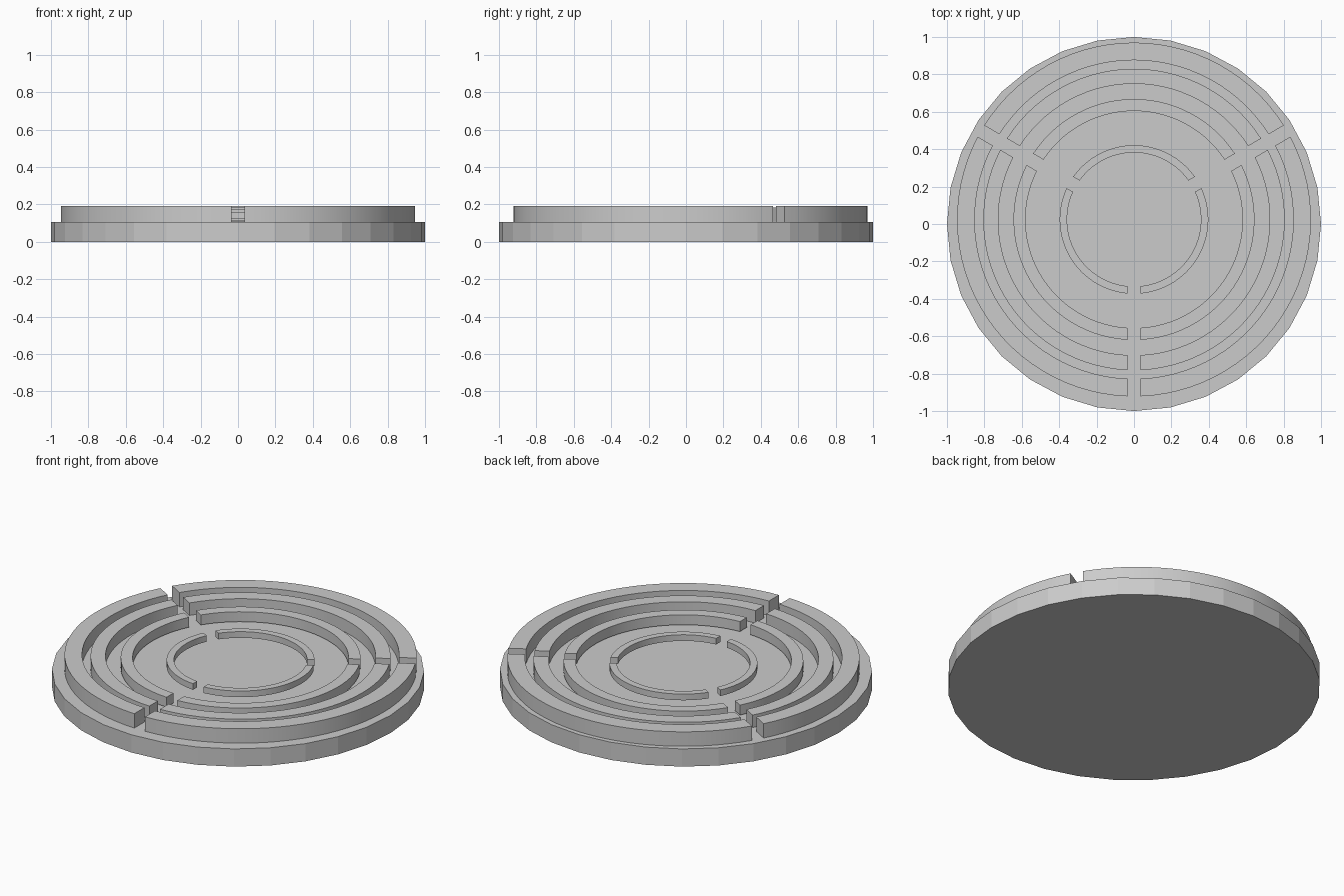
import bpy, bmesh, math

if "Cube" in bpy.data.objects:
    bpy.data.objects.remove(bpy.data.objects["Cube"])

CENTRE_Y = 0.024
HALF_GAP = 0.035
STEPS = 28


def finish(bm, name):
    bmesh.ops.recalc_face_normals(bm, faces=bm.faces)
    mesh = bpy.data.meshes.new(name)
    bm.to_mesh(mesh)
    bm.free()
    obj = bpy.data.objects.new(name, mesh)
    bpy.context.collection.objects.link(obj)
    return obj


def arc_point(radius, start, t):
    # arc of 120 degrees, shortened so the gaps have parallel sides
    trim = math.asin(HALF_GAP / radius)
    a = start + trim + (math.radians(120) - 2 * trim) * t
    return radius * math.cos(a), CENTRE_Y + radius * math.sin(a)


def split_ring(name, scale, z_mid):
    r_out, r_in, half_h = 0.946 * scale, 0.852 * scale, 0.0435 * scale
    bm = bmesh.new()
    for k in range(3):
        start = math.radians(30 + 120 * k)
        sections = []
        for i in range(STEPS + 1):
            section = []
            for r, dz in ((r_out, -1), (r_out, 1), (r_in, 1), (r_in, -1)):
                x, y = arc_point(r, start, i / STEPS)
                section.append(bm.verts.new((x, y, z_mid + dz * half_h)))
            sections.append(section)
        for a, b in zip(sections, sections[1:]):
            for j in range(4):
                n = (j + 1) % 4
                bm.faces.new((a[j], a[n], b[n], b[j]))
        bm.faces.new(sections[0])
        bm.faces.new(sections[-1])
    obj = finish(bm, name)
    bpy.ops.object.select_all(action='DESELECT')
    obj.select_set(True)
    bpy.context.view_layer.objects.active = obj
    bpy.ops.object.shade_smooth_by_angle()


# Faceted base disc
bpy.ops.mesh.primitive_cylinder_add(vertices=32, radius=1, depth=0.105, location=(0, 0, 0.0525))
bpy.context.object.name = "base_disc"

# Concentric rings, each a scaled copy split by three straight gaps
for name, scale, z_mid in (
    ("outer_ring", 1.0, 0.147),
    ("second_ring", 0.852, 0.145),
    ("third_ring", 0.681, 0.143),
    ("inner_ring", 0.42, 0.140),
):
    split_ring(name, scale, z_mid)
